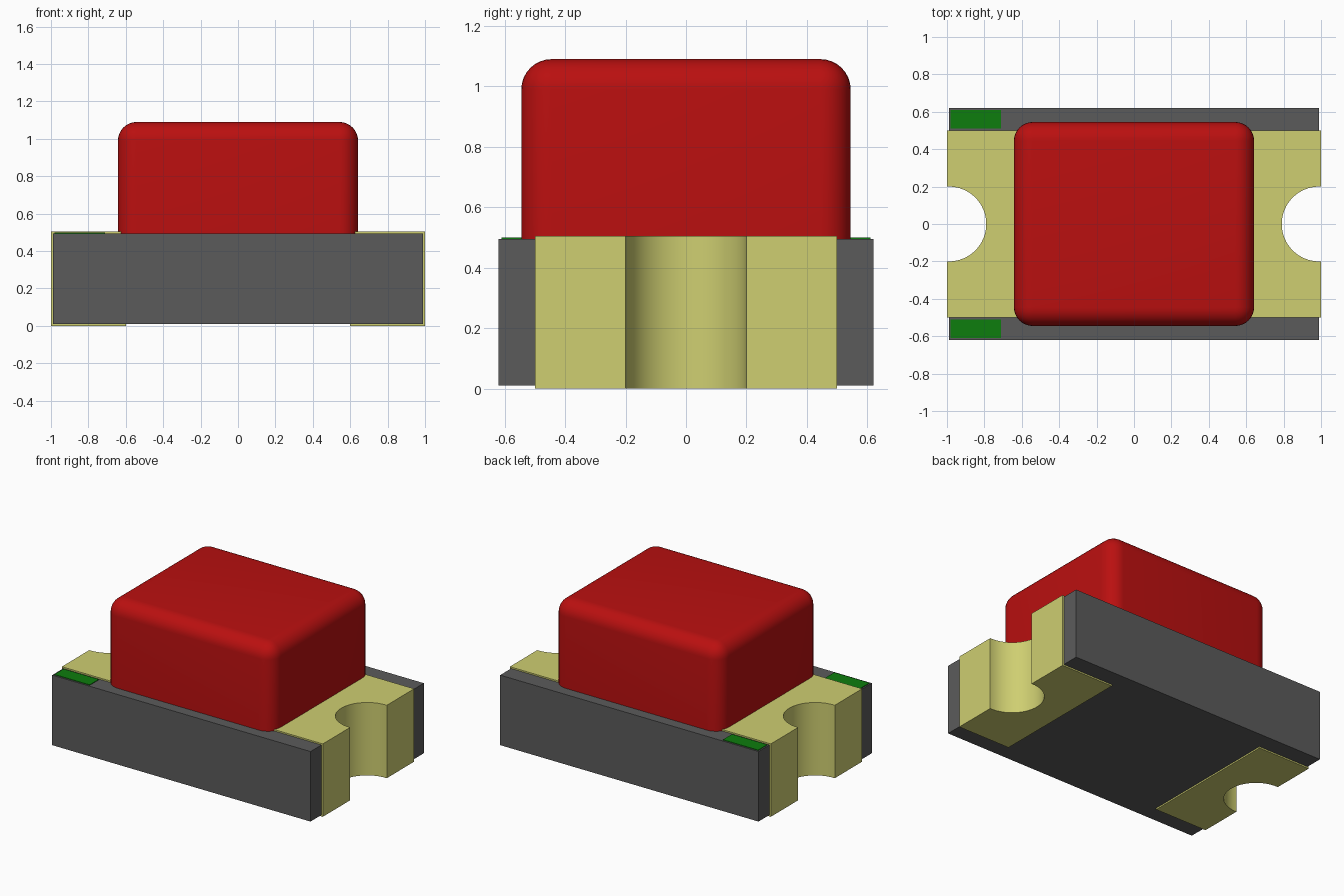
import bpy
import bmesh
from math import pi, sin, cos, radians

cube = bpy.data.objects.get("Cube")
if cube:
    bpy.data.objects.remove(cube, do_unlink=True)


def material(name, r, g, b):
    mat = bpy.data.materials.new(name)
    mat.use_nodes = True
    mat.diffuse_color = (r, g, b, 1)
    mat.node_tree.nodes["Principled BSDF"].inputs["Base Color"].default_value = (r, g, b, 1)
    return mat


grey = material("dark grey board", 0.105, 0.105, 0.105)
gold = material("pale gold plating", 0.62, 0.62, 0.165)
red = material("red lens", 0.49, 0.005, 0.005)
green = material("green mark", 0.004, 0.205, 0.004)


def finish(bm, name, mat, angle=30):
    bmesh.ops.recalc_face_normals(bm, faces=bm.faces)
    mesh = bpy.data.meshes.new(name)
    bm.to_mesh(mesh)
    bm.free()
    mesh.materials.append(mat)
    obj = bpy.data.objects.new(name, mesh)
    bpy.context.collection.objects.link(obj)
    bpy.ops.object.select_all(action='DESELECT')
    obj.select_set(True)
    bpy.context.view_layer.objects.active = obj
    bpy.ops.object.shade_smooth_by_angle(angle=radians(angle))
    return obj


def extrude(name, outline, bottom, top, mat):
    """Raise a flat outline into a solid."""
    bm = bmesh.new()
    face = bm.faces.new([bm.verts.new((x, y, bottom)) for x, y in outline])
    raised = bmesh.ops.extrude_face_region(bm, geom=[face])["geom"]
    verts = [v for v in raised if isinstance(v, bmesh.types.BMVert)]
    bmesh.ops.translate(bm, verts=verts, vec=(0, 0, top - bottom))
    return finish(bm, name, mat)


def notch(side, radius, steps=32):
    """Half circle cut into one end, from -y to +y."""
    angles = [-pi / 2 + pi * i / steps for i in range(steps + 1)]
    return [(side * (0.99 - radius * cos(a)), radius * sin(a)) for a in angles]


def box(name, x0, x1, y0, y1, z0, z1, mat):
    return extrude(name, [(x0, y0), (x1, y0), (x1, y1), (x0, y1)], z0, z1, mat)


# Board, notched slightly wider so the plating lines the hole
X, Y, TOP = 0.99, 0.62, 0.495
board = ([(-X, -Y), (X, -Y)] + notch(1, 0.21) +
         [(X, Y), (-X, Y)] + notch(-1, 0.21)[::-1])
extrude("board", board, 0.01, TOP, grey)

# Plated terminals wrapping both ends
for side, label in ((1, "left"), (-1, "right")):
    outline = ([(side * 0.6, -0.5), (side, -0.5), (side, -0.2)] + notch(side, 0.2) +
               [(side, 0.2), (side, 0.5), (side * 0.6, 0.5)])
    extrude(label + "_terminal", outline, 0, 0.505, gold)

# Polarity marks on the right end
box("front_mark", -0.98, -0.71, -0.61, -0.51, TOP, TOP + 0.004, green)
box("back_mark", -0.98, -0.71, 0.51, 0.61, TOP, TOP + 0.004, green)

# Lens, rounded everywhere except round its base
bm = bmesh.new()
bmesh.ops.create_cube(bm, size=1)
for v in bm.verts:
    v.co.x *= 1.284
    v.co.y *= 1.09
    v.co.z = 1.09 if v.co.z > 0 else TOP
edges = [e for e in bm.edges if max(v.co.z for v in e.verts) > 1]
bmesh.ops.bevel(bm, geom=edges, offset=0.1, offset_type='OFFSET',
                segments=8, profile=0.5, affect='EDGES')
finish(bm, "lens", red)
